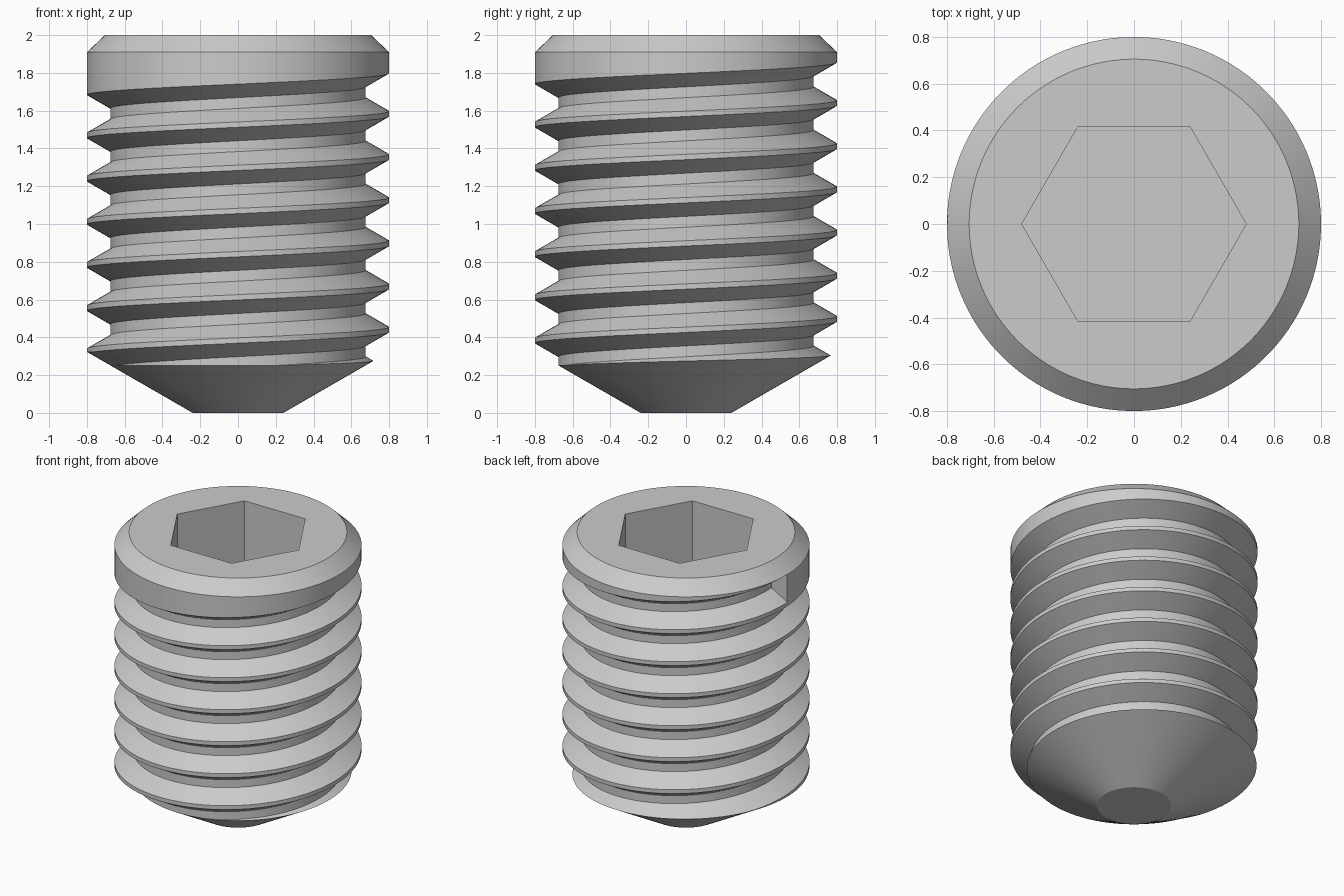
import bpy, bmesh
from math import cos, sin, pi, radians

if "Cube" in bpy.data.objects:
    bpy.data.objects.remove(bpy.data.objects["Cube"])

SEG = 120            # facets per turn
R = 0.80             # crest radius
ROOT = 0.676         # root radius
PITCH = 0.2286
TOP_CENTRE = 1.812   # groove centre where the thread runs out, at angle 180


def new_object(name, bm):
    bmesh.ops.recalc_face_normals(bm, faces=bm.faces)
    mesh = bpy.data.meshes.new(name)
    bm.to_mesh(mesh)
    bm.free()
    obj = bpy.data.objects.new(name, mesh)
    bpy.context.collection.objects.link(obj)
    return obj


def skin(name, rings):
    """Closed loops of points joined in order, capped at both ends."""
    bm = bmesh.new()
    loops = [[bm.verts.new(p) for p in ring] for ring in rings]
    n = len(loops[0])
    for a, b in zip(loops, loops[1:]):
        for i in range(n):
            j = (i + 1) % n
            bm.faces.new((a[i], a[j], b[j], b[i]))
    bm.faces.new(loops[0])
    bm.faces.new(loops[-1])
    return new_object(name, bm)


def ring(r, z, n, offset=0.0):
    return [(r * cos(2 * pi * (i + offset) / n),
             r * sin(2 * pi * (i + offset) / n), z) for i in range(n)]


def cut(target, cutter):
    mod = target.modifiers.new("cut", 'BOOLEAN')
    mod.operation = 'DIFFERENCE'
    mod.solver = 'EXACT'
    mod.object = cutter
    bpy.context.view_layer.objects.active = target
    bpy.ops.object.modifier_apply(modifier=mod.name)
    bpy.data.objects.remove(cutter, do_unlink=True)


# Screw body: flat-ended cone tip, cylinder, chamfered top
profile = [(0.24, 0.0), (R, 0.323), (R, 1.91), (0.705, 2.0)]
screw = skin("set_screw", [ring(r, z, SEG, 0.5) for r, z in profile])

# Thread groove: 60 degree trapezoid swept down a right-hand helix
outer = R + 0.01
half_in = PITCH / 8
half_out = half_in + (outer - ROOT) * 0.5774
section = [(ROOT, -half_in), (outer, -half_out), (outer, half_out), (ROOT, half_in)]
sweep = []
for i in range(8 * SEG + 1):
    a = pi - 2 * pi * i / SEG
    zc = TOP_CENTRE - PITCH * i / SEG
    sweep.append([(r * cos(a), r * sin(a), zc + h) for r, h in section])
cut(screw, skin("thread_cutter", sweep))

# Hex socket
cut(screw, skin("socket_cutter", [ring(0.48, 1.2, 6), ring(0.48, 2.1, 6)]))

# Smooth round surfaces, sharp thread and socket edges
bpy.ops.object.select_all(action='DESELECT')
screw.select_set(True)
bpy.context.view_layer.objects.active = screw
bpy.ops.object.shade_smooth_by_angle(angle=radians(25))
